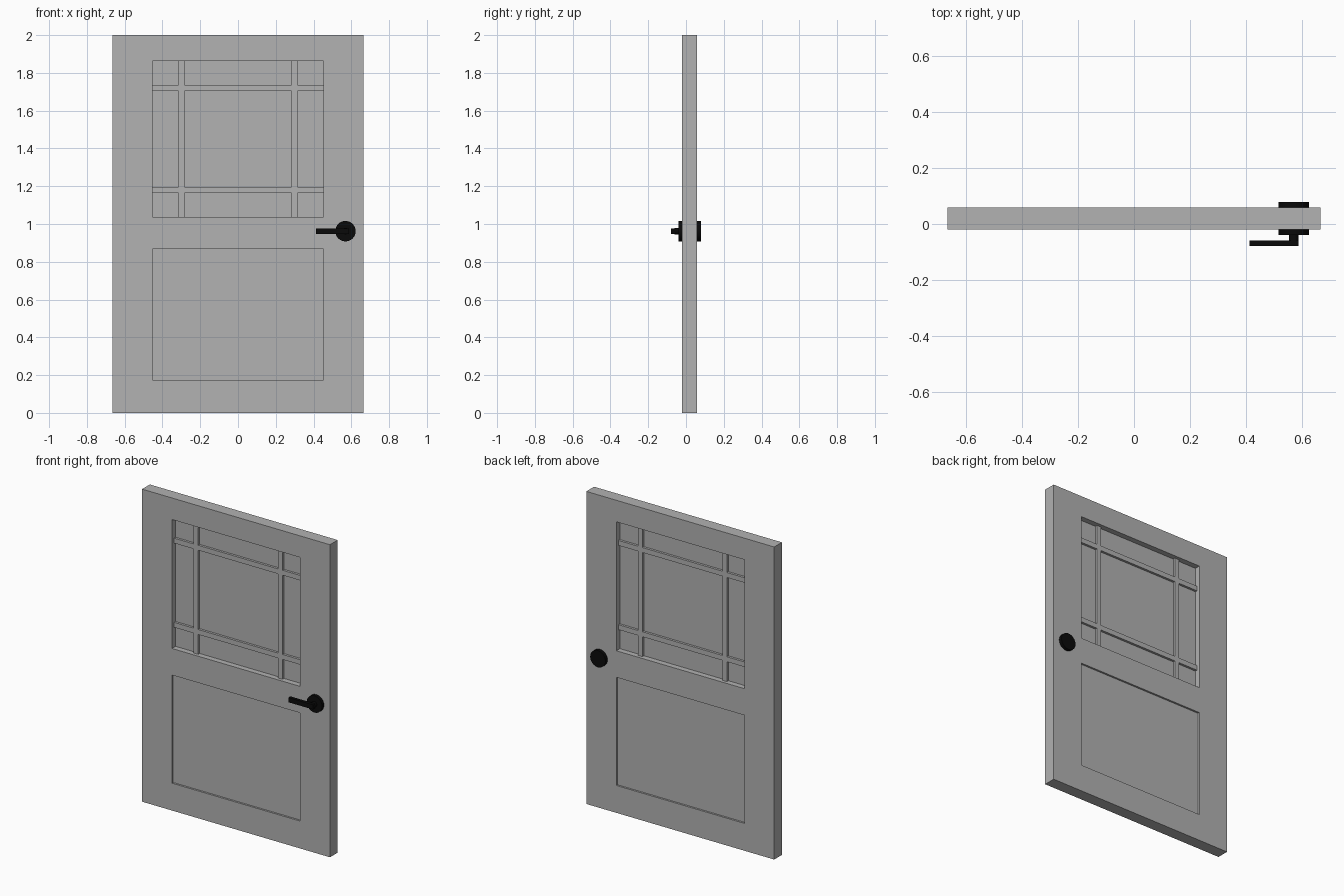
import bpy
import bmesh
from math import radians
from mathutils import Matrix, Vector

if "Cube" in bpy.data.objects:
    bpy.data.objects.remove(bpy.data.objects["Cube"], do_unlink=True)


def material(name, color):
    mat = bpy.data.materials.new(name)
    mat.use_nodes = True
    mat.diffuse_color = color
    mat.node_tree.nodes["Principled BSDF"].inputs["Base Color"].default_value = color
    return mat


GREY = material("painted grey", (0.445, 0.445, 0.445, 1))
BLACK = material("black metal", (0.003, 0.003, 0.003, 1))


def finish(name, bm, mat):
    bmesh.ops.recalc_face_normals(bm, faces=bm.faces)
    mesh = bpy.data.meshes.new(name)
    bm.to_mesh(mesh)
    bm.free()
    mesh.materials.append(mat)
    obj = bpy.data.objects.new(name, mesh)
    bpy.context.collection.objects.link(obj)
    return obj


def lattice(name, xs, zs, y0, y1, is_open=lambda i, j: False, mat=GREY):
    """Board on a grid of cut lines, extruded from y0 to y1, with open cells."""
    bm = bmesh.new()
    grid = [[bm.verts.new((x, y0, z)) for z in zs] for x in xs]
    for i in range(len(xs) - 1):
        for j in range(len(zs) - 1):
            if not is_open(i, j):
                bm.faces.new((grid[i][j], grid[i + 1][j],
                              grid[i + 1][j + 1], grid[i][j + 1]))
    ext = bmesh.ops.extrude_face_region(bm, geom=bm.faces[:], use_keep_orig=True)
    moved = [g for g in ext["geom"] if isinstance(g, bmesh.types.BMVert)]
    bmesh.ops.translate(bm, verts=moved, vec=(0, y1 - y0, 0))
    # remove walls left between neighbouring cells, then merge flat faces
    inner = [f for f in bm.faces if all(len(e.link_faces) > 2 for e in f.edges)
             and abs(f.normal.y) < 0.5]
    if inner:
        bmesh.ops.delete(bm, geom=inner, context="FACES")
    bmesh.ops.dissolve_limit(bm, angle_limit=radians(1),
                             verts=bm.verts[:], edges=bm.edges[:])
    return finish(name, bm, mat)


def disc(name, x, z, radius, y0, y1):
    """Cylinder lying along y."""
    bm = bmesh.new()
    place = Matrix.Translation(Vector((x, (y0 + y1) / 2, z))) @ Matrix.Rotation(radians(90), 4, "X")
    bmesh.ops.create_cone(bm, cap_ends=True, segments=32, radius1=radius,
                          radius2=radius, depth=y1 - y0, matrix=place)
    obj = finish(name, bm, BLACK)
    bpy.ops.object.select_all(action="DESELECT")
    obj.select_set(True)
    bpy.context.view_layer.objects.active = obj
    bpy.ops.object.shade_smooth_by_angle(angle=radians(30))
    return obj


FRONT, BACK = -0.02, 0.058
MID = (FRONT + BACK) / 2
W, H = 0.665, 2.0
OPEN_X = 0.453
PANEL_Z = (0.175, 0.867)
WINDOW_Z = (1.037, 1.862)

# Door frame with an upper window and a lower panel opening
lattice("door_frame", (-W, -OPEN_X, OPEN_X, W), (0, *PANEL_Z, *WINDOW_Z, H),
        FRONT, BACK, lambda i, j: i == 1 and j in (1, 3))

# Lower panel, slightly recessed on both sides
lattice("lower_panel", (-OPEN_X, OPEN_X), PANEL_Z, FRONT + 0.012, BACK - 0.012)

# Thin window pane in the middle of the frame
lattice("window_pane", (-OPEN_X, OPEN_X), WINDOW_Z, MID - 0.003, MID + 0.003)

# Glazing bars crossing near the corners of the window
lattice("glazing_bars", (-OPEN_X, -0.315, -0.283, 0.283, 0.315, OPEN_X),
        (WINDOW_Z[0], 1.164, 1.196, 1.703, 1.735, WINDOW_Z[1]),
        MID - 0.018, MID + 0.018, lambda i, j: i % 2 == 0 and j % 2 == 0)

# Handle: round plates on both faces, stem and lever on the front
HX, HZ = 0.569, 0.962
disc("front_handle_plate", HX, HZ, 0.054, FRONT - 0.02, FRONT)
disc("back_handle_plate", HX, HZ, 0.054, BACK, BACK + 0.021)
disc("handle_stem", HX, HZ, 0.0175, FRONT - 0.042, FRONT - 0.018)
lattice("handle_lever", (0.412, 0.587), (HZ - 0.015, HZ + 0.015),
        FRONT - 0.059, FRONT - 0.039, mat=BLACK)
